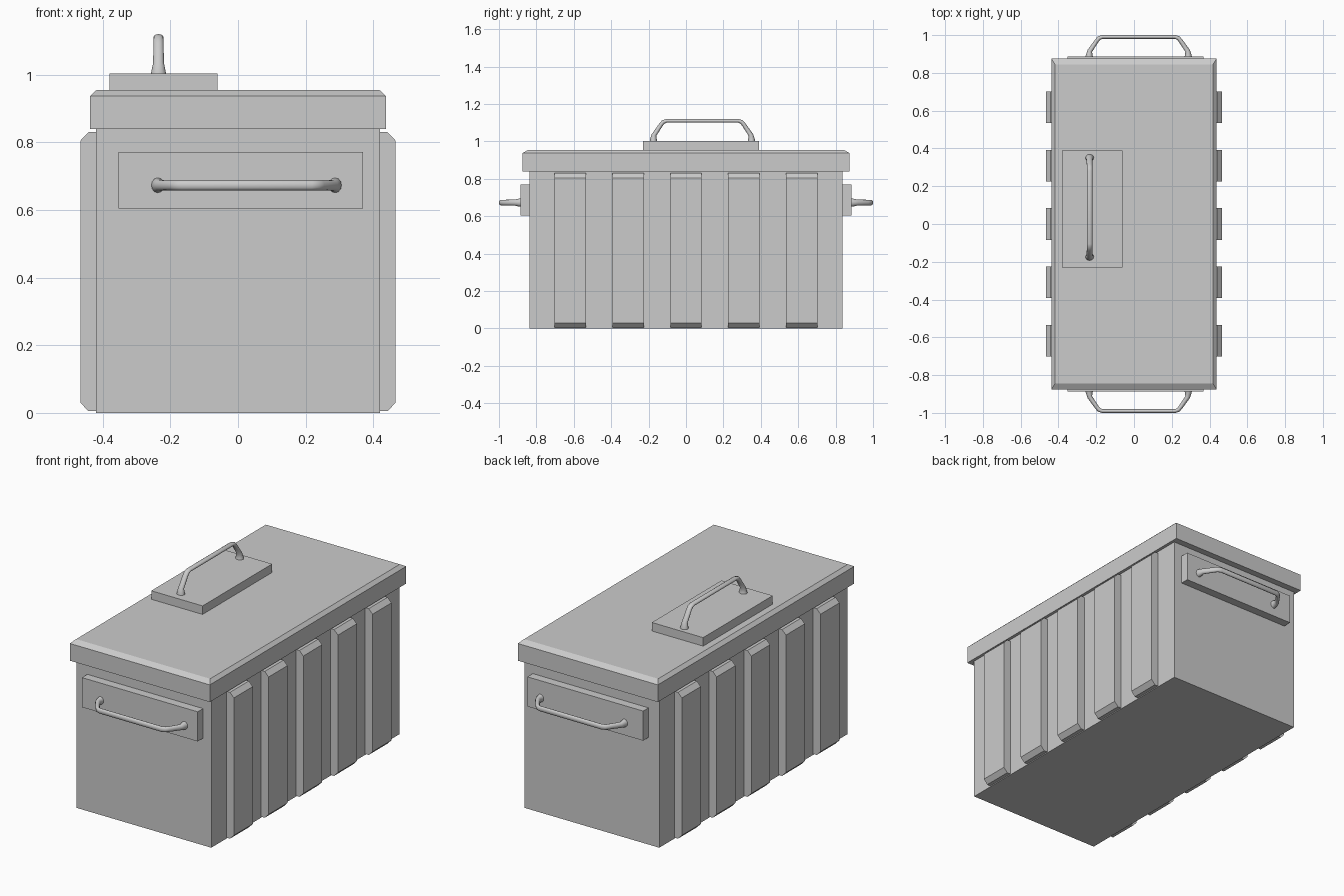
import bpy, bmesh, math
from mathutils import Vector, Matrix

if "Cube" in bpy.data.objects:
    bpy.data.objects.remove(bpy.data.objects["Cube"])


def make_object(name, bm):
    bmesh.ops.recalc_face_normals(bm, faces=bm.faces)
    mesh = bpy.data.meshes.new(name)
    bm.to_mesh(mesh)
    bm.free()
    obj = bpy.data.objects.new(name, mesh)
    bpy.context.collection.objects.link(obj)
    return obj


def bridge(bm, rings):
    """Join equal-sized vertex rings into a closed, capped solid."""
    loops = [[bm.verts.new(p) for p in ring] for ring in rings]
    for a, b in zip(loops, loops[1:]):
        n = len(a)
        for i in range(n):
            bm.faces.new((a[i], a[(i + 1) % n], b[(i + 1) % n], b[i]))
    bm.faces.new(loops[0])
    bm.faces.new(loops[-1])


def rect(x0, x1, y0, y1, z):
    return [(x0, y0, z), (x1, y0, z), (x1, y1, z), (x0, y1, z)]


def box(name, x0, x1, y0, y1, z0, z1):
    bm = bmesh.new()
    bridge(bm, [rect(x0, x1, y0, y1, z0), rect(x0, x1, y0, y1, z1)])
    return make_object(name, bm)


def handle(name, matrix, height):
    """Bent bar: length along local x, rising along local z, with flared feet."""
    half = [(-0.262, -0.005, 0.023, 0.020), (-0.262, 0.008, 0.021, 0.018),
            (-0.259, 0.032, 0.016, 0.013), (-0.222, 0.088, 0.015, 0.011),
            (-0.210, 0.103, 0.015, 0.011), (-0.192, 0.110, 0.015, 0.010)]
    path = half + [(-u, h, w, t) for u, h, w, t in reversed(half)]
    pts = [Vector((u, 0, h * height / 0.12)) for u, h, w, t in path]
    side = Vector((0, 1, 0))
    rings = []
    for i, (u, h, w, t) in enumerate(path):
        before = (pts[i] - pts[max(i - 1, 0)]).normalized()
        after = (pts[min(i + 1, len(pts) - 1)] - pts[i]).normalized()
        normal = side.cross((before + after).normalized())
        ring = []
        for k in range(12):
            a = math.tau * k / 12
            ring.append(matrix @ (pts[i] + side * w * math.cos(a) + normal * t * math.sin(a)))
        rings.append(ring)
    bm = bmesh.new()
    bridge(bm, rings)
    obj = make_object(name, bm)
    bpy.context.view_layer.objects.active = obj
    obj.select_set(True)
    bpy.ops.object.shade_smooth_by_angle(angle=math.radians(50))
    obj.select_set(False)
    return obj


# Main box
box("body", -0.42, 0.42, -0.838, 0.838, 0, 0.85)

# Lid with a chamfered top rim
bm = bmesh.new()
bridge(bm, [rect(-0.437, 0.437, -0.875, 0.875, 0.84),
            rect(-0.437, 0.437, -0.875, 0.875, 0.937),
            rect(-0.418, 0.418, -0.845, 0.845, 0.955)])
make_object("lid", bm)

# Five vertical ribs on each long side, chamfered at top and bottom
rib_profile = [(0.41, 0.005), (0.442, 0.005), (0.466, 0.03),
               (0.466, 0.805), (0.442, 0.83), (0.41, 0.83)]
for s, label in ((-1, "left"), (1, "right")):
    for i in range(5):
        yc = (i - 2) * 0.309
        bm = bmesh.new()
        bridge(bm, [[(s * x, yc + d, z) for x, z in rib_profile] for d in (-0.084, 0.084)])
        make_object(f"rib_{label}_{i + 1}", bm)

# Lid plate and handle
box("lid_plate", -0.38, -0.06, -0.23, 0.39, 0.95, 1.003)
handle("lid_handle", Matrix.Translation((-0.235, 0.088, 1.003)) @ Matrix.Rotation(math.pi / 2, 4, 'Z'), 0.117)

# End plates and carrying handles, front and back
for s, label in ((-1, "front"), (1, "back")):
    y0, y1 = sorted((s * 0.83, s * 0.886))
    box(f"{label}_plate", -0.353, 0.369, y0, y1, 0.604, 0.771)
    turn = Matrix.Rotation(-s * math.pi / 2, 4, 'X')
    handle(f"{label}_handle", Matrix.Translation((0.025, s * 0.886, 0.673)) @ turn, 0.114)
